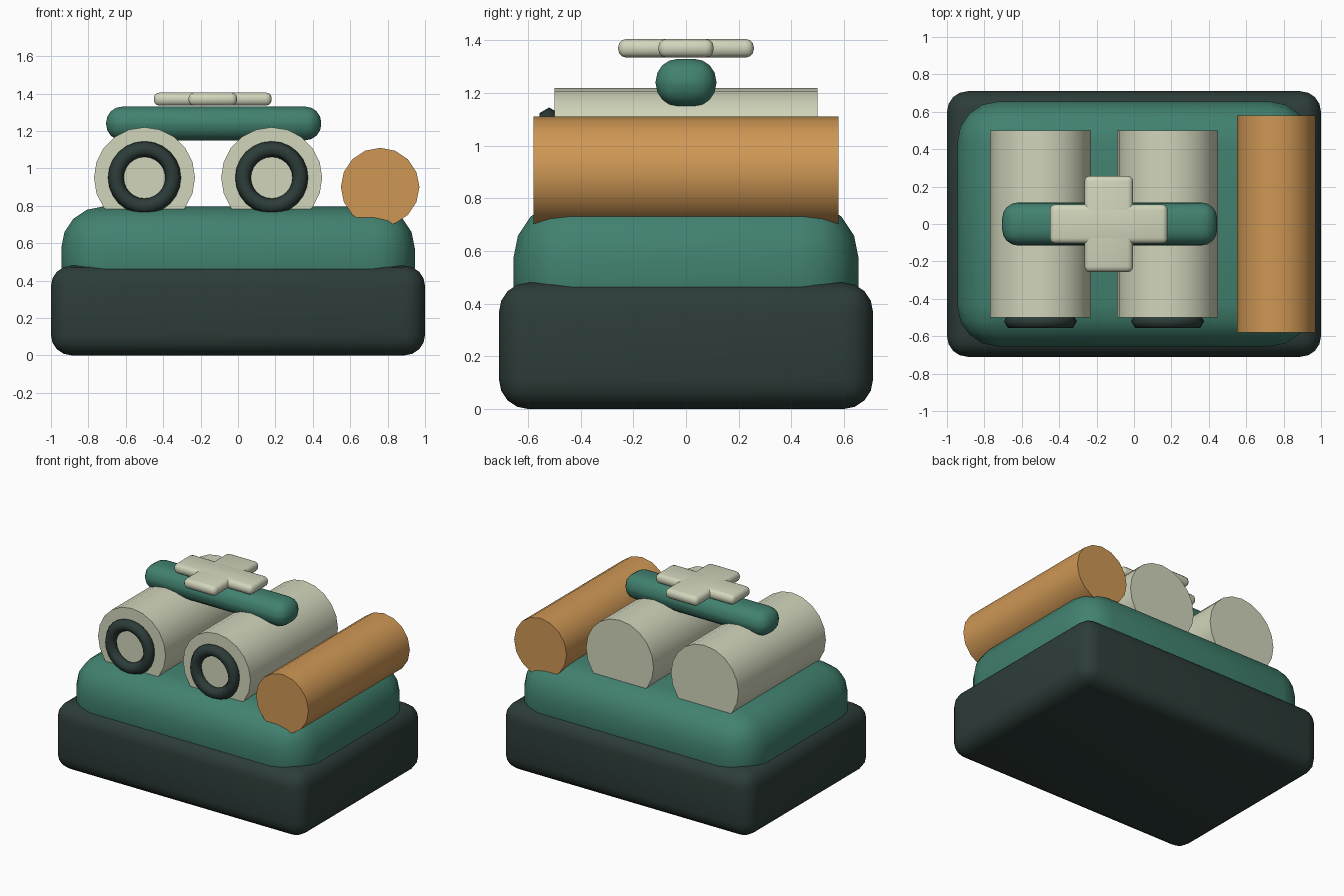
import bpy, math

if "Cube" in bpy.data.objects:
    bpy.data.objects.remove(bpy.data.objects["Cube"])


def material(name, rgb):
    m = bpy.data.materials.new(name)
    m.diffuse_color = (*rgb, 1)
    m.use_nodes = True
    m.node_tree.nodes["Principled BSDF"].inputs["Base Color"].default_value = m.diffuse_color
    return m


DARK = material("dark", (0.026, 0.046, 0.041))
GREEN = material("green", (0.053, 0.22, 0.16))
CREAM = material("cream", (0.64, 0.67, 0.50))
ORANGE = material("orange", (0.62, 0.31, 0.09))


def finish(name, mat, angle):
    ob = bpy.context.object
    ob.name = name
    ob.data.materials.append(mat)
    bpy.ops.object.shade_smooth_by_angle(angle=math.radians(angle))
    return ob


def rounded_box(name, center, size, radius, segments, mat):
    bpy.ops.mesh.primitive_cube_add(size=1, location=center)
    ob = bpy.context.object
    ob.scale = size
    bpy.ops.object.transform_apply(location=False, rotation=False, scale=True)
    mod = ob.modifiers.new("round", "BEVEL")
    mod.width = radius
    mod.segments = segments
    mod.limit_method = "NONE"
    bpy.ops.object.modifier_apply(modifier=mod.name)
    return finish(name, mat, 40)


def roll(name, x, z, radius, length, sides, mat):
    # cylinder lying along y
    bpy.ops.mesh.primitive_cylinder_add(vertices=sides, radius=radius, depth=length,
                                        location=(x, 0, z), rotation=(math.pi / 2, 0, 0))
    return finish(name, mat, 40)


# Stacked base and body
rounded_box("base", (0, 0, 0.24), (2, 1.42, 0.48), 0.11, 4, DARK)
rounded_box("body", (0, 0, 0.52), (1.89, 1.31, 0.55), 0.22, 4, GREEN)

# Twin canisters with a ring on each front face
for side, x in (("left", -0.5), ("right", 0.18)):
    roll(f"{side}_canister", x, 0.95, 0.27, 1.0, 20, CREAM)
    bpy.ops.mesh.primitive_torus_add(major_radius=0.153, minor_radius=0.042,
                                     major_segments=24, minor_segments=6,
                                     location=(x, -0.52, 0.95),
                                     rotation=(math.pi / 2, 0, 0))
    finish(f"{side}_ring", DARK, 75)

# Side roll
roll("side_roll", 0.76, 0.9, 0.21, 1.16, 16, ORANGE)

# Carry bar across the canisters
rounded_box("carry_bar", (-0.13, 0, 1.24), (1.15, 0.23, 0.18), 0.085, 4, GREEN)

# Cross plate above the bar
rounded_box("cross_long_arm", (-0.135, 0, 1.37), (0.63, 0.21, 0.07), 0.03, 3, CREAM)
rounded_box("cross_short_arm", (-0.135, 0, 1.37), (0.26, 0.515, 0.07), 0.03, 3, CREAM)
